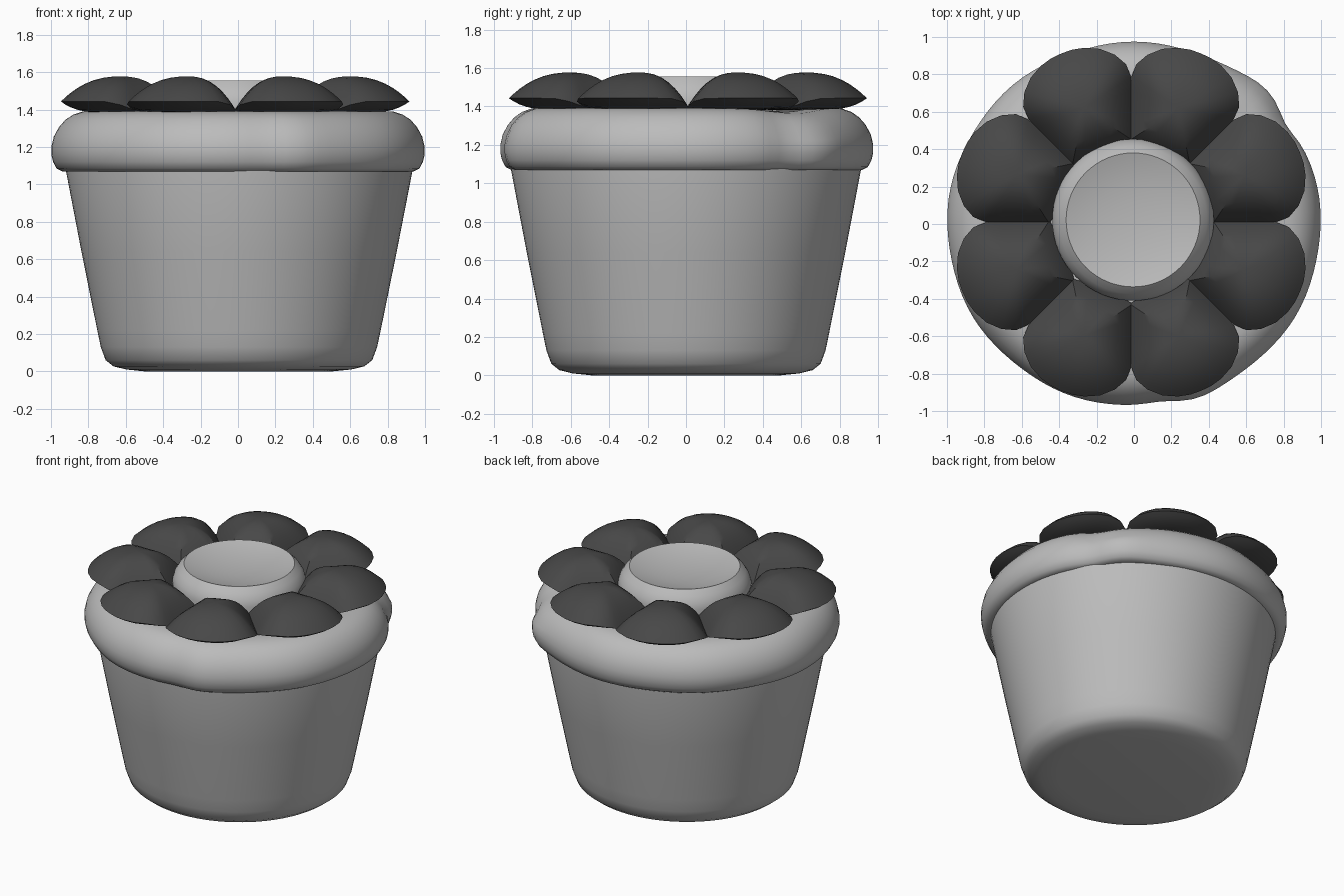
import bpy, bmesh, math
from mathutils import Vector, Matrix

cube = bpy.data.objects.get("Cube")
if cube:
    bpy.data.objects.remove(cube, do_unlink=True)


def material(name, value):
    m = bpy.data.materials.new(name)
    m.use_nodes = True
    colour = (value, value, value, 1)
    m.diffuse_color = colour
    m.node_tree.nodes["Principled BSDF"].inputs["Base Color"].default_value = colour
    return m


light = material("light grey", 0.5)
dark = material("charcoal", 0.064)


def finish(bm, name, mat, angle=40):
    bmesh.ops.recalc_face_normals(bm, faces=bm.faces)
    mesh = bpy.data.meshes.new(name)
    bm.to_mesh(mesh)
    bm.free()
    mesh.materials.append(mat)
    ob = bpy.data.objects.new(name, mesh)
    bpy.context.collection.objects.link(ob)
    bpy.ops.object.select_all(action="DESELECT")
    ob.select_set(True)
    bpy.context.view_layer.objects.active = ob
    bpy.ops.object.shade_smooth_by_angle(angle=math.radians(angle))
    return ob


def skin(bm, rings):
    # Join successive closed rings of vertices with quads
    for a, b in zip(rings, rings[1:]):
        n = len(a)
        for i in range(n):
            j = (i + 1) % n
            bm.faces.new((a[i], a[j], b[j], b[i]))


def lathe(name, profile, mat, shape=lambda t, r, z: (r, z), centre=(0, 0), steps=96, angle=40):
    bm = bmesh.new()
    rings = []
    for r, z in profile:
        ring = []
        for i in range(steps):
            t = 2 * math.pi * i / steps
            rr, zz = shape(t, r, z)
            ring.append(bm.verts.new((centre[0] + rr * math.cos(t),
                                      centre[1] + rr * math.sin(t), zz)))
        rings.append(ring)
    skin(bm, rings)
    bm.faces.new(rings[0])
    bm.faces.new(rings[-1])
    return finish(bm, name, mat, angle)


def bump(t, degrees, width):
    d = (math.degrees(t) - degrees + 180) % 360 - 180
    return math.exp(-(d / width) ** 2)


# Tapered cup, a touch wider across than deep
def cup_shape(t, r, z):
    return r * (0.993 + 0.008 * math.cos(2 * t) + 0.007 * math.cos(t)), z


lathe("cup", [(0.5, 0), (0.6, 0.01), (0.67, 0.027), (0.712, 0.06), (0.738, 0.13),
              (0.757, 0.22), (0.842, 0.64), (0.925, 1.07), (0.925, 1.12)],
      light, cup_shape)


# Lumpy rolled rim with a low crown that carries the flower
def rim_shape(t, r, z):
    lump = (0.013 * math.cos(2 * t) + 0.022 * bump(t, 46, 9) - 0.02 * bump(t, 33, 6)
            - 0.015 * bump(t, -81, 7) + 0.013 * bump(t, -70, 9)
            + 0.003 * math.sin(9 * t))
    weight = min(1, r / 0.9) ** 2
    dip = 0.03 * bump(t, 43, 14) if z > 1.25 else 0
    return r + lump * weight, z - dip * weight


lathe("rolled_rim", [(0.86, 1.08), (0.925, 1.068), (0.957, 1.085), (0.976, 1.12),
                     (0.985, 1.16), (0.985, 1.2), (0.972, 1.255), (0.945, 1.305),
                     (0.91, 1.345), (0.87, 1.372), (0.82, 1.389), (0.74, 1.392),
                     (0.64, 1.38), (0.3, 1.375)], light, rim_shape)

# Raised flower centre with a shallow dished top
lathe("flower_centre", [(0.43, 1.36), (0.432, 1.44), (0.42, 1.48), (0.395, 1.52),
                        (0.358, 1.555), (0.3, 1.538), (0.2, 1.52), (0.1, 1.51),
                        (0.02, 1.508)], light, centre=(-0.005, 0.022), steps=64, angle=30)


# Eight cushion-shaped petals whose sharp edge lifts towards the tip
HALF = [(0.39, 0.0), (0.39, 0.09), (0.4, 0.175), (0.47, 0.203), (0.56, 0.238),
        (0.65, 0.275), (0.72, 0.296), (0.79, 0.298), (0.86, 0.262), (0.92, 0.2),
        (0.957, 0.125), (0.973, 0.06), (0.976, 0.0)]
OUTLINE = HALF + [(u, -v) for u, v in HALF[-2:0:-1]]
MIDDLE = 0.66
TOP, FLOOR = 1.577, 1.382


def petal(name, angle):
    bm = bmesh.new()
    turn = Matrix.Translation((-0.015, 0.01, 0)) @ Matrix.Rotation(angle, 4, "Z")

    def point(edge_u, edge_v, s, side):
        lift = min(1, max(0, (edge_u - 0.64) / 0.24))
        edge = 1.388 + 0.055 * lift * lift * (3 - 2 * lift)
        if side > 0:
            z = edge + (TOP - edge) * (1 - s ** 2.4)
        else:
            z = edge + (FLOOR - edge) * (1 - s ** 4)
        u = MIDDLE + (edge_u - MIDDLE) * s
        return bm.verts.new(turn @ Vector((u, edge_v * s, z)))

    def ring(s, side):
        return [point(u, v, s, side) for u, v in OUTLINE]

    scales = [0.15, 0.3, 0.45, 0.6, 0.72, 0.83, 0.92]
    rings = [ring(s, 1) for s in scales] + [ring(1, 1)]
    rings += [ring(s, -1) for s in reversed(scales)]
    skin(bm, rings)
    for cap, side in ((rings[0], 1), (rings[-1], -1)):
        tip = point(MIDDLE, 0, 0, side)
        for i in range(len(cap)):
            bm.faces.new((cap[i], cap[(i + 1) % len(cap)], tip))
    finish(bm, name, dark)


for k in range(8):
    petal(f"petal_{k + 1}", math.radians(22.5 + 45 * k))
